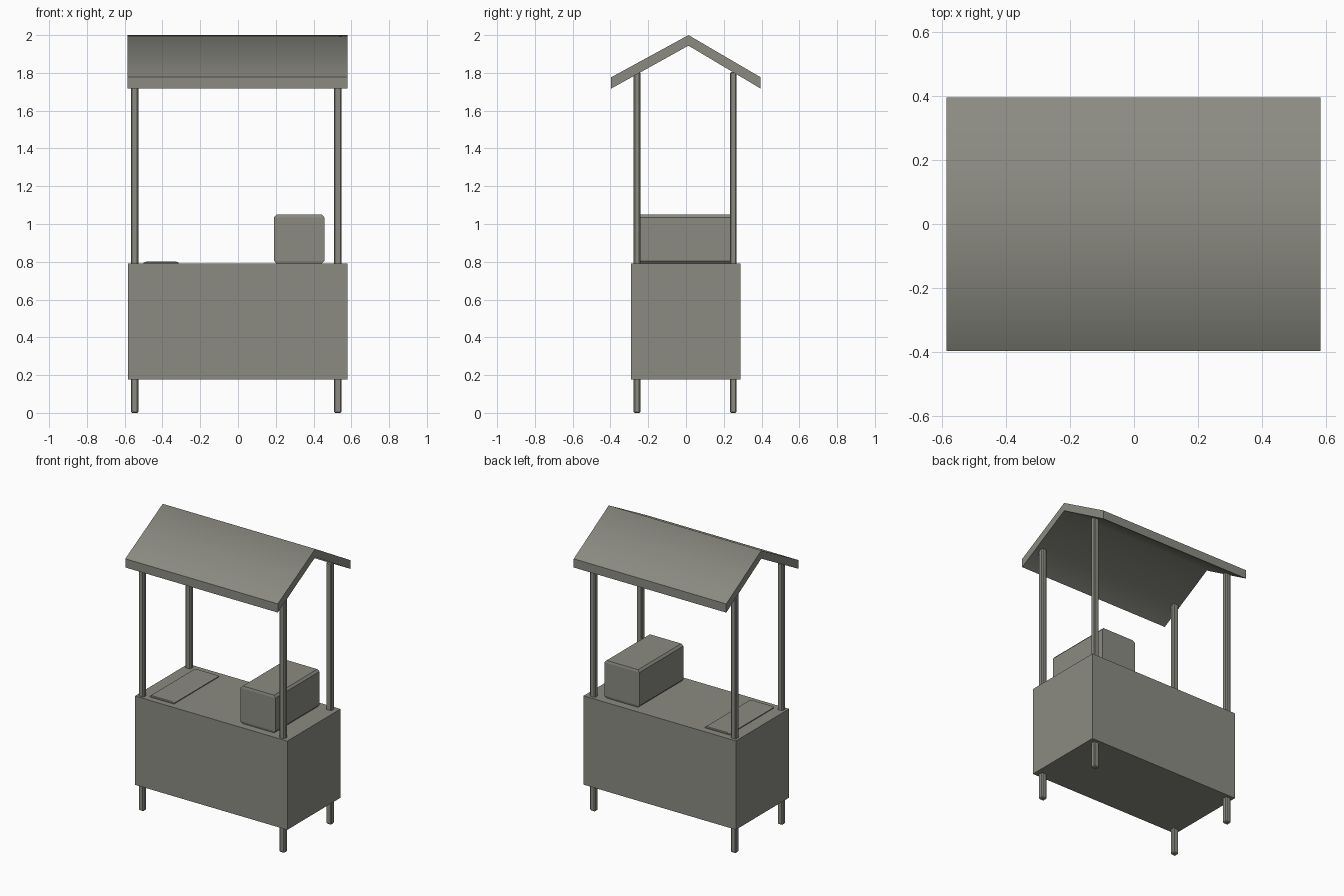
import bpy, bmesh

if "Cube" in bpy.data.objects:
    bpy.data.objects.remove(bpy.data.objects["Cube"])

# One flat colour for the whole stall
mat = bpy.data.materials.new("warm_grey")
mat.diffuse_color = (0.26, 0.26, 0.225, 1)
mat.use_nodes = True
mat.node_tree.nodes["Principled BSDF"].inputs["Base Color"].default_value = mat.diffuse_color


def finish(name, bm):
    bmesh.ops.recalc_face_normals(bm, faces=bm.faces)
    me = bpy.data.meshes.new(name)
    bm.to_mesh(me)
    bm.free()
    me.materials.append(mat)
    ob = bpy.data.objects.new(name, me)
    bpy.context.collection.objects.link(ob)
    return ob


def box(name, x0, x1, y0, y1, z0, z1, bevel=0):
    bm = bmesh.new()
    bmesh.ops.create_cube(bm, size=1)
    for v in bm.verts:
        v.co = (x1 if v.co.x > 0 else x0,
                y1 if v.co.y > 0 else y0,
                z1 if v.co.z > 0 else z0)
    if bevel:
        bmesh.ops.bevel(bm, geom=list(bm.edges), offset=bevel, segments=1,
                        affect='EDGES')
    return finish(name, bm)


def chamfered_box(name, x0, x1, y0, y1, z0, z1, cx, cy, cz):
    """Box whose top and bottom rims are drawn in by (cx, cy) over height cz."""
    bm = bmesh.new()
    rings = []
    for z, k in ((z0, 1), (z0 + cz, 0), (z1 - cz, 0), (z1, 1)):
        a, b, c, d = x0 + k * cx, x1 - k * cx, y0 + k * cy, y1 - k * cy
        rings.append([bm.verts.new((x, y, z))
                      for x, y in ((a, c), (b, c), (b, d), (a, d))])
    for lo, hi in zip(rings, rings[1:]):
        for i in range(4):
            j = (i + 1) % 4
            bm.faces.new((lo[i], lo[j], hi[j], hi[i]))
    bm.faces.new(rings[0])
    bm.faces.new(rings[-1])
    return finish(name, bm)


# Counter body
box("counter", -0.583, 0.581, -0.292, 0.288, 0.177, 0.79)

# Four posts from the ground into the roof
for side, x0, x1 in (("left", -0.567, -0.528), ("right", 0.508, 0.548)):
    for end, y0, y1 in (("front", -0.277, -0.242), ("back", 0.233, 0.268)):
        box(f"{end}_{side}_post", x0, x1, y0, y1, 0, 1.805, 0.006)

# Items on the counter
chamfered_box("storage_box", 0.191, 0.457, -0.244, 0.236, 0.79, 1.05,
              0.013, 0.004, 0.015)
chamfered_box("serving_board", -0.499, -0.314, -0.25, 0.24, 0.785, 0.801,
              0.015, 0.004, 0.005)

# Gable roof: chevron profile extruded along x, shaded smooth over the ridge
profile = [(-0.396, 1.717), (-0.396, 1.777), (0.013, 2.0),
           (0.395, 1.777), (0.395, 1.717), (0.013, 1.944)]
bm = bmesh.new()
left = [bm.verts.new((-0.584, y, z)) for y, z in profile]
right = [bm.verts.new((0.581, y, z)) for y, z in profile]
for i in range(6):
    j = (i + 1) % 6
    bm.faces.new((left[i], left[j], right[j], right[i]))
for ring in (left, right):          # gable ends, each as two quads
    bm.faces.new((ring[0], ring[1], ring[2], ring[5]))
    bm.faces.new((ring[5], ring[2], ring[3], ring[4]))
for f in bm.faces:
    f.smooth = True
ridge = {left[2], right[2], left[5], right[5]}
for e in bm.edges:
    along_x = abs(e.verts[0].co.x - e.verts[1].co.x) > 0.1
    e.smooth = along_x and e.verts[0] in ridge
finish("roof", bm)
